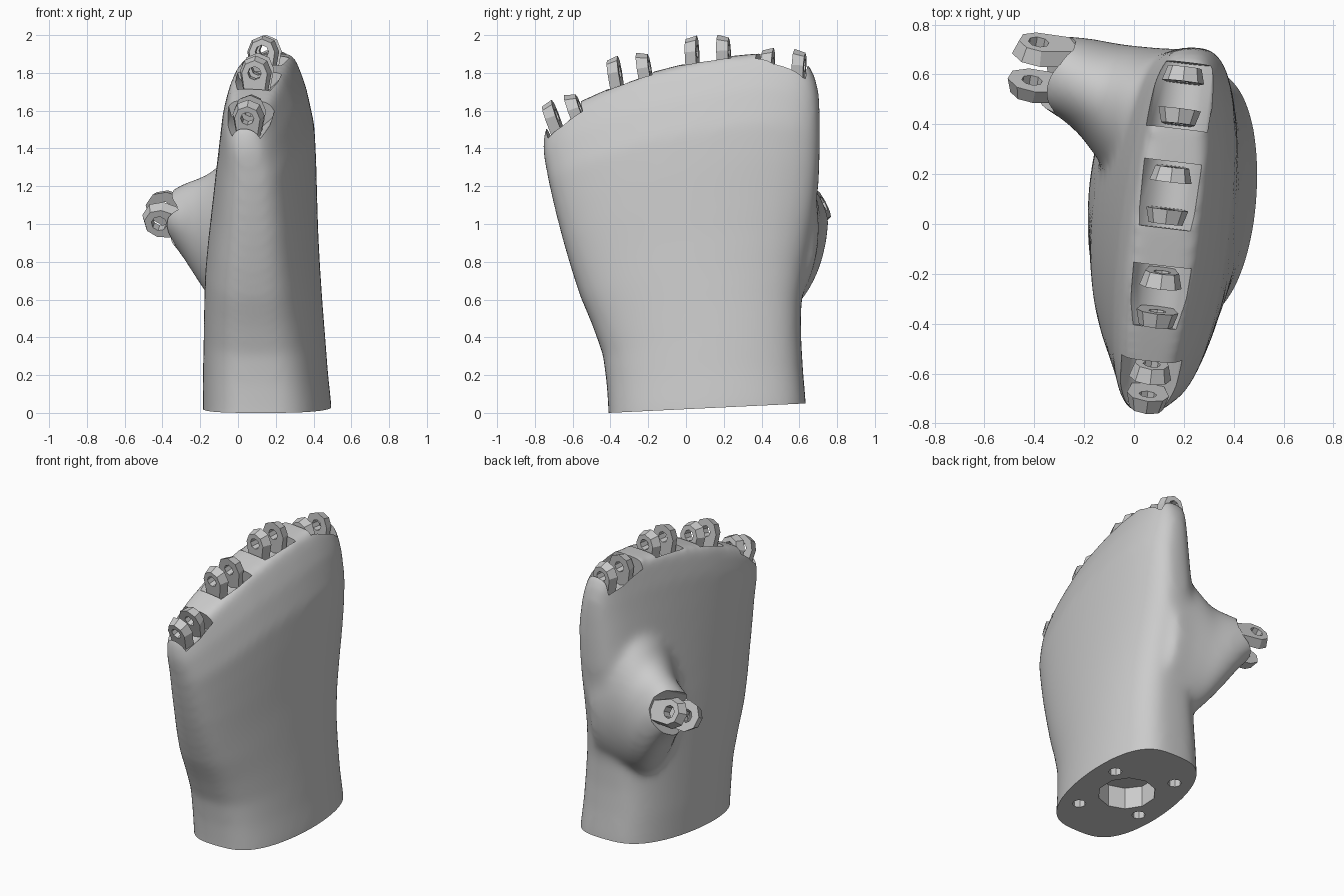
import bpy, bmesh
from math import sin, cos, pi, atan2, radians, copysign
from mathutils import Matrix, Vector

cube = bpy.data.objects.get("Cube")
if cube:
    bpy.data.objects.remove(cube, do_unlink=True)

grey = bpy.data.materials.new("plain grey")
grey.use_nodes = True
colour = (0.6, 0.6, 0.6, 1)
grey.diffuse_color = colour
grey.node_tree.nodes["Principled BSDF"].inputs["Base Color"].default_value = colour


def make_object(name, bm):
    bmesh.ops.recalc_face_normals(bm, faces=bm.faces)
    mesh = bpy.data.meshes.new(name)
    bm.to_mesh(mesh)
    bm.free()
    mesh.materials.append(grey)
    obj = bpy.data.objects.new(name, mesh)
    bpy.context.collection.objects.link(obj)
    return obj


def loft(bm, rings):
    """Skin a list of closed rings and cap both ends with strips."""
    rows = [[bm.verts.new(p) for p in ring] for ring in rings]
    n = len(rows[0])
    for a, b in zip(rows, rows[1:]):
        for i in range(n):
            j = (i + 1) % n
            bm.faces.new((a[i], a[j], b[j], b[i]))
    for row in (rows[0], rows[-1]):
        for i in range(n // 2):
            ids = dict.fromkeys((i, i + 1, (n - i - 1) % n, (n - i) % n))
            bm.faces.new([row[k] for k in ids])


def interp(x, table):
    for (x0, y0), (x1, y1) in zip(table, table[1:]):
        if x <= x1:
            return y0 + (y1 - y0) * (x - x0) / (x1 - x0)
    return table[-1][1]


def frame(centre, axis, up):
    """Local y runs along the hinge axis, local z points outward."""
    y = Vector(axis).normalized()
    z = Vector(up)
    z = (z - y * z.dot(y)).normalized()
    x = y.cross(z)
    return Matrix.Translation(centre) @ Matrix((x, y, z)).transposed().to_4x4()


STEPS = 64
ANGLES = [-pi / 2 + 2 * pi * i / STEPS for i in range(STEPS)]
KNUCKLE_LINE = [(-1, 1.54), (-.85, 1.62), (-.6, 1.7), (-.3, 1.79), (0, 1.845),
                (.3, 1.885), (.6, 1.905), (.85, 1.89), (.95, 1.84), (1, 1.76)]

# Palm sections: level, y range, centre x, half width, shear, squareness power
SECTIONS = [(-.08, -.41, .635, .155, .338, .035, .62),
            (0, -.41, .635, .155, .338, .035, .62),
            (.1, -.42, .62, .145, .328, .036, .62),
            (.2, -.44, .61, .14, .318, .04, .62),
            (.3, -.495, .61, .134, .308, .045, .62),
            (.4, -.56, .63, .13, .298, .05, .62),
            (.5, -.61, .66, .133, .283, .056, .62),
            (.6, -.655, .69, .14, .268, .062, .63),
            (.7, -.695, .705, .147, .252, .072, .64),
            (.8, -.73, .71, .152, .233, .08, .64),
            (.9, -.76, .71, .14, .195, .09, .64),
            (.96, -.755, .705, .132, .158, .09, .62),
            (1.0, -.73, .69, .128, .128, .08, .6)]


def palm_ring(t, y0, y1, xc, half, shear, power):
    ring = []
    for a in ANGLES:
        u, c = sin(a), cos(a)
        x = xc + shear * u + half * copysign(abs(c) ** power, c)
        y = (y0 + y1) / 2 + (y1 - y0) / 2 * u
        low = .025 + .025 * u
        ring.append((x, y, low + (interp(u, KNUCKLE_LINE) - low) * t))
    return ring


# Thumb base sections: x, y range, z range
THUMB = [(.25, .12, .70, .5, 1.45), (.1, .08, .705, .46, 1.5),
         (0, .08, .715, .47, 1.45), (-.06, .13, .722, .5, 1.37),
         (-.1, .2, .73, .54, 1.31), (-.16, .28, .742, .62, 1.265),
         (-.22, .36, .75, .71, 1.24), (-.29, .42, .757, .82, 1.215),
         (-.35, .455, .757, .9, 1.18), (-.39, .48, .75, .94, 1.15)]


def thumb_ring(x, y0, y1, z0, z1):
    return [(x, (y0 + y1) / 2 + (y1 - y0) / 2 * cos(a),
             (z0 + z1) / 2 + (z1 - z0) / 2 * sin(a)) for a in ANGLES]


bm = bmesh.new()
loft(bm, [palm_ring(*s) for s in SECTIONS])
loft(bm, [thumb_ring(*s) for s in THUMB])
palm = make_object("palm", bm)

# Blend thumb and palm into one smooth skin
remesh = palm.modifiers.new("skin", 'REMESH')
remesh.mode = 'VOXEL'
remesh.voxel_size = .02
blend = palm.modifiers.new("blend", 'SMOOTH')
blend.factor = .5
blend.iterations = 24

cutters = []


def cut(bm):
    cutter = make_object("cutter", bm)
    cutter.hide_render = True
    mod = palm.modifiers.new("cut", 'BOOLEAN')
    mod.operation = 'DIFFERENCE'
    mod.solver = 'EXACT'
    mod.object = cutter
    cutters.append(cutter)


def cut_cylinder(matrix, radius, length, sides):
    bm = bmesh.new()
    bmesh.ops.create_cone(bm, cap_ends=True, segments=sides, radius1=radius,
                          radius2=radius, depth=length, matrix=matrix)
    cut(bm)


# Slanted wrist face with a socket and four bolt holes
slope = atan2(.05, 1.04)
bm = bmesh.new()
bmesh.ops.create_cube(bm, size=4, matrix=Matrix.Translation((0, -.41, 0))
                      @ Matrix.Rotation(slope, 4, 'X') @ Matrix.Translation((0, 0, -2)))
cut(bm)
WRIST = Vector((.15, .11, .025))
cut_cylinder(Matrix.Translation(WRIST), .18, .28, 10)
for dx, dy in ((.22, .15), (.16, -.27)):
    for s in (1, -1):
        cut_cylinder(Matrix.Translation(WRIST + Vector((s * dx, s * dy, 0))), .043, .28, 8)


def lug(name, matrix, radius, outward):
    """Hinge ear: a holed octagon on a stem, chamfered on its outer side."""
    half = .03
    bm = bmesh.new()
    loops = []
    for side, scale, hole in ((-outward, 1, False), (outward, .8, False),
                              (outward, .42, True), (-outward, .42, True)):
        row = []
        for k in range(8):
            a = k * pi / 4
            x, z = radius * scale * sin(a), radius * scale * cos(a)
            if not hole and z < -.01:
                z = -radius * 1.6
            row.append(bm.verts.new(matrix @ Vector((x, side * half, z))))
        loops.append(row)
    for a, b in zip(loops, loops[1:] + loops[:1]):
        for i in range(8):
            j = (i + 1) % 8
            bm.faces.new((a[i], a[j], b[j], b[i]))
    make_object(name, bm)


def hinge(name, matrix, gap, radius):
    """Pocket in the palm with a pair of ears standing in it."""
    cut_cylinder(matrix @ Matrix.Rotation(pi / 2, 4, 'X'), radius * 1.5, gap + .1, 12)
    for word, s in (("front", -1), ("back", 1)):
        lug(f"{name}_{word}_lug", matrix @ Matrix.Translation((0, s * gap / 2, 0)), radius, s)


# Finger hinges: name, centre, tilt of the axis in degrees, gap
for name, centre, tilt, gap in (("little_finger", (.06, -.65, 1.59), 20, .13),
                                ("ring_finger", (.10, -.30, 1.815), 9, .16),
                                ("middle_finger", (.14, .115, 1.915), 2, .17),
                                ("index_finger", (.19, .515, 1.845), -3, .17)):
    t = radians(tilt)
    hinge(name, frame(centre, (.12, cos(t), sin(t)), (0, -sin(t), cos(t))), gap, .085)

# Thumb hinge points out to the side
hinge("thumb", frame((-.4, .627, 1.055), (.15, .87, .45), (-1, 0, .15)), .175, .1)

# Bake the palm and drop the cutters
depsgraph = bpy.context.evaluated_depsgraph_get()
baked = bpy.data.meshes.new_from_object(palm.evaluated_get(depsgraph))
palm.modifiers.clear()
palm.data = baked
baked.materials.clear()
baked.materials.append(grey)
for face in baked.polygons:
    face.material_index = 0
for cutter in cutters:
    bpy.data.objects.remove(cutter, do_unlink=True)

bpy.ops.object.select_all(action='DESELECT')
palm.select_set(True)
bpy.context.view_layer.objects.active = palm
bpy.ops.object.shade_smooth_by_angle(angle=radians(35))
